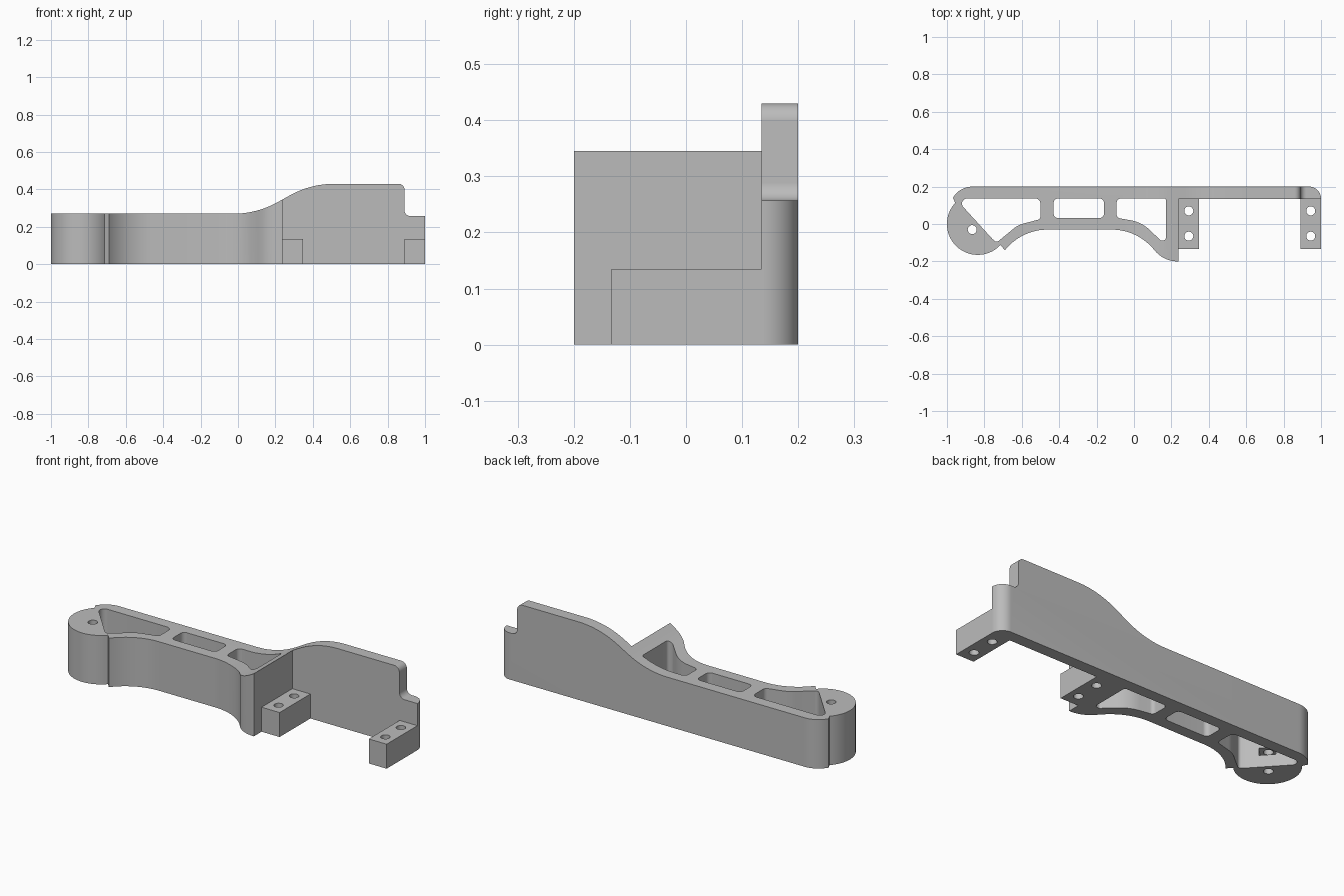
import bpy, bmesh, math
from mathutils import Vector

if "Cube" in bpy.data.objects:
    bpy.data.objects.remove(bpy.data.objects["Cube"])

grey = bpy.data.materials.new("plain grey")
grey.diffuse_color = (0.5, 0.5, 0.5, 1)
grey.use_nodes = True
grey.node_tree.nodes["Principled BSDF"].inputs["Base Color"].default_value = grey.diffuse_color


def rounded(corners, steps=12):
    """Polygon from (x, y, radius) corners, each rounded by its radius."""
    out, n = [], len(corners)
    for i, (x, y, r) in enumerate(corners):
        p = Vector((x, y))
        if r == 0:
            out.append(p)
            continue
        a = (Vector(corners[i - 1][:2]) - p).normalized()
        b = (Vector(corners[(i + 1) % n][:2]) - p).normalized()
        half = a.angle(b) / 2
        centre = p + (a + b).normalized() * r / math.sin(half)
        u = p + a * r / math.tan(half) - centre
        v = p + b * r / math.tan(half) - centre
        sweep = u.angle(v)
        for k in range(steps + 1):
            t = k / steps
            out.append(centre + (u * math.sin((1 - t) * sweep) + v * math.sin(t * sweep)) / math.sin(sweep))
    return out


def circle(x, y, r, start=0, end=360, n=32):
    """Points of an arc; a full circle leaves out the repeated end point."""
    count = n if end - start == 360 else n + 1
    angles = [math.radians(start + (end - start) * k / n) for k in range(count)]
    return [Vector((x + r * math.cos(a), y + r * math.sin(a))) for a in angles]


def prism(name, points, low, high, along_y=False):
    """Extrude a flat polygon along z, or along y for a side profile."""
    bm = bmesh.new()
    place = (lambda p, h: (p.x, h, p.y)) if along_y else (lambda p, h: (p.x, p.y, h))
    face = bm.faces.new([bm.verts.new(place(p, low)) for p in points])
    grown = bmesh.ops.extrude_face_region(bm, geom=[face])
    shift = (0, high - low, 0) if along_y else (0, 0, high - low)
    bmesh.ops.translate(bm, vec=shift, verts=[g for g in grown["geom"] if isinstance(g, bmesh.types.BMVert)])
    bmesh.ops.recalc_face_normals(bm, faces=bm.faces)
    mesh = bpy.data.meshes.new(name)
    bm.to_mesh(mesh)
    bm.free()
    mesh.materials.append(grey)
    obj = bpy.data.objects.new(name, mesh)
    bpy.context.collection.objects.link(obj)
    return obj


def combine(target, tool, operation):
    mod = target.modifiers.new("combine", 'BOOLEAN')
    mod.object, mod.operation, mod.solver = tool, operation, 'EXACT'
    bpy.context.view_layer.objects.active = target
    bpy.ops.object.modifier_apply(modifier=mod.name)
    bpy.data.objects.remove(tool, do_unlink=True)


# Body: long back wall, arched front edge and round end
outline = rounded([
    (-0.968, 0.14, 0), (-0.93, 0.2, 0.12), (1.0, 0.2, 0.064), (1.0, 0.135, 0),
    (0.237, 0.135, 0), (0.237, -0.2, 0), (0.158, -0.2, 0.158),
    (0.02, -0.03, 0.292), (-0.602, -0.03, 0.29), (-0.69, -0.14, 0)])
outline += circle(-0.835, 0, 0.165, -43, -223, 40)
body = prism("bracket_body", outline, 0, 0.5)

# Side profile: low left part, swept shoulder, stepped right end
side = rounded([
    (-1.1, -0.1, 0), (-1.1, 0.27, 0), (0.102, 0.27, 0.49), (0.388, 0.43, 0.49),
    (0.89, 0.43, 0.032), (0.89, 0.257, 0.032), (1.1, 0.257, 0), (1.1, -0.1, 0)], 16)
combine(body, prism("side_profile", side, -0.3, 0.3, True), 'INTERSECT')

# Three weight-saving openings
openings = [
    [(-0.955, 0.137, 0.028), (-0.5, 0.137, 0.03), (-0.5, 0.026, 0.022),
     (-0.62, -0.005, 0.15), (-0.735, -0.1, 0.018), (-0.757, -0.08, 0.01)],
    [(-0.43, 0.137, 0.025), (-0.16, 0.137, 0.025), (-0.16, 0.032, 0.025), (-0.43, 0.032, 0.025)],
    [(-0.093, 0.137, 0.025), (0.172, 0.137, 0.012), (0.172, -0.088, 0.018),
     (0.143, -0.088, 0.012), (0.04, 0.01, 0.2), (-0.093, 0.033, 0.022)]]
for corners in openings:
    combine(body, prism("opening", rounded(corners), -0.1, 0.6), 'DIFFERENCE')

# Screw hole in the round end, with a nut slot from the slanted wall
pivot = Vector((-0.865, -0.03))
combine(body, prism("screw_hole", circle(pivot.x, pivot.y, 0.024), -0.1, 0.6), 'DIFFERENCE')
out = Vector((0.71, 0.70)).normalized()
across = Vector((-out.y, out.x)) * 0.042
slot = [pivot - out * 0.042 - across, pivot + out * 0.1 - across,
        pivot + out * 0.1 + across, pivot - out * 0.042 + across]
combine(body, prism("nut_slot", slot, 0.065, 0.105), 'DIFFERENCE')

# Two mounting feet, each with a pair of screw holes
for left, right, middle in ((0.23, 0.347, 0.293), (0.891, 1.0, 0.945)):
    corners = [(left, -0.133), (right, -0.133), (right, 0.138), (left, 0.138)]
    foot = prism("mounting_foot", [Vector(c) for c in corners], 0, 0.135)
    for y in (0.07, -0.065):
        combine(foot, prism("foot_hole", circle(middle, y, 0.024), -0.1, 0.3), 'DIFFERENCE')
    combine(body, foot, 'UNION')

# One plain colour, smooth curves and sharp edges
body.data.materials.clear()
body.data.materials.append(grey)
for p in body.data.polygons:
    p.material_index = 0
bpy.ops.object.select_all(action='DESELECT')
body.select_set(True)
bpy.context.view_layer.objects.active = body
bpy.ops.object.shade_smooth_by_angle(angle=math.radians(25))
